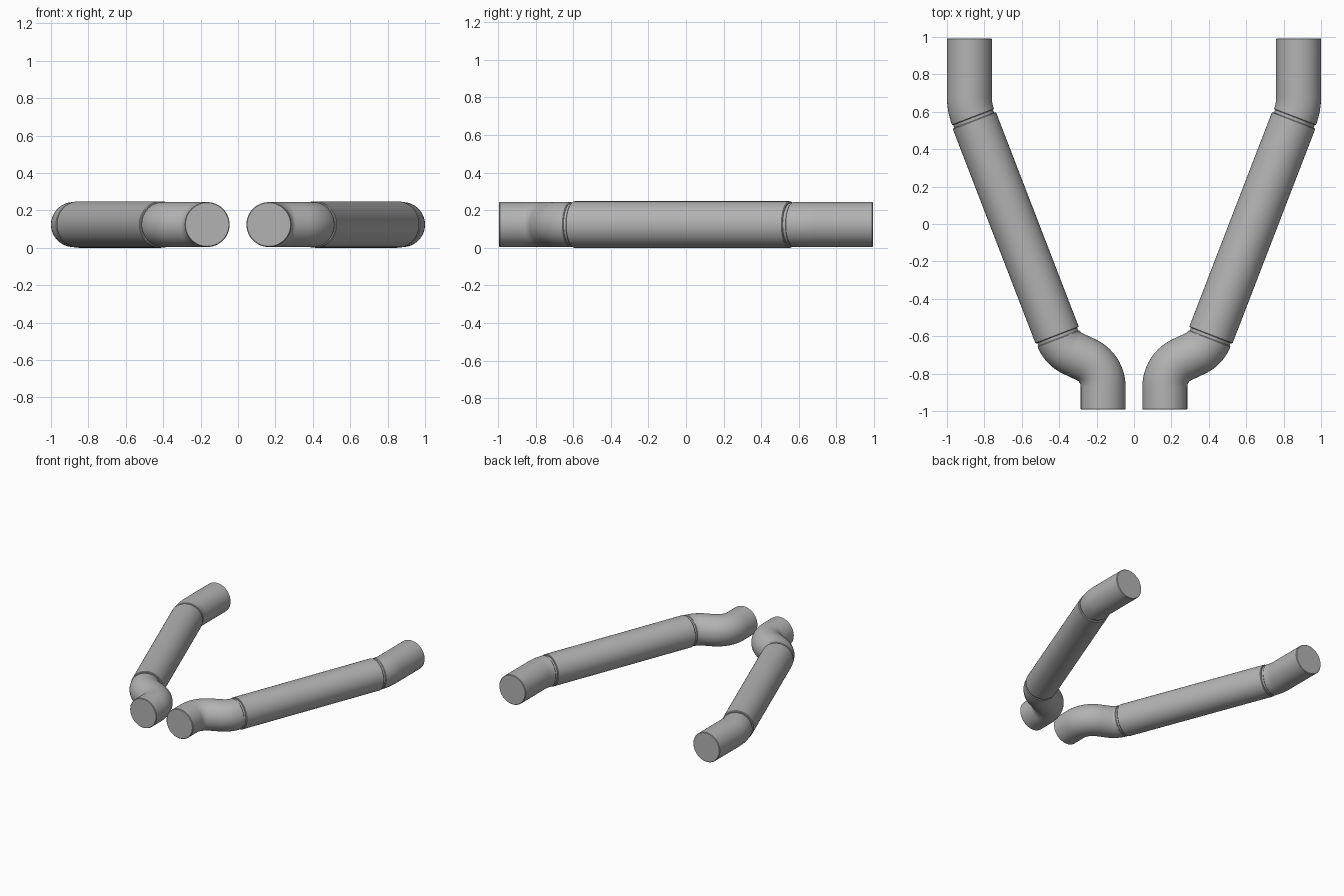
import bpy, bmesh, math
from mathutils import Vector

if "Cube" in bpy.data.objects:
    bpy.data.objects.remove(bpy.data.objects["Cube"])

Z = 0.124          # height of the pipe centre line
TILT = math.radians(21)
SIDES = 64

steel = bpy.data.materials.new("grey_metal")
steel.diffuse_color = (0.45, 0.45, 0.45, 1)
steel.use_nodes = True
steel.node_tree.nodes["Principled BSDF"].inputs["Base Color"].default_value = steel.diffuse_color


def walk(start, heading, steps):
    """Centre line from straights ('s', length) and arcs ('a', radius, end heading)."""
    x, y = start
    h = heading
    path = [(x, y, h)]
    for step in steps:
        if step[0] == 's':
            x += step[1] * math.sin(h)
            y += step[1] * math.cos(h)
            path.append((x, y, h))
        else:
            radius, end = step[1], step[2]
            turn = 1 if end > h else -1
            cx, cy = x + turn * radius * math.cos(h), y - turn * radius * math.sin(h)
            n = 14
            for i in range(1, n + 1):
                a = h + (end - h) * i / n
                path.append((cx - turn * radius * math.cos(a),
                             cy + turn * radius * math.sin(a), a))
            x, y, h = path[-1]
    return path


def sweep(name, path, radius, side, chamfer=0.004):
    """Capped round pipe along a flat path, with slightly eased end rims."""
    def shift(p, d):
        return (p[0] + d * math.sin(p[2]), p[1] + d * math.cos(p[2]), p[2])
    rings = [(path[0], radius - chamfer), (shift(path[0], chamfer), radius)]
    rings += [(p, radius) for p in path[1:-1]]
    rings += [(shift(path[-1], -chamfer), radius), (path[-1], radius - chamfer)]
    bm = bmesh.new()
    loops = []
    for (x, y, h), r in rings:
        across = Vector((math.cos(h), -math.sin(h), 0))
        loop = []
        for i in range(SIDES):
            a = 2 * math.pi * i / SIDES
            p = Vector((x, y, Z)) + across * (r * math.cos(a)) + Vector((0, 0, r * math.sin(a)))
            loop.append(bm.verts.new((p.x * side, p.y, p.z)))
        loops.append(loop)
    for a, b in zip(loops, loops[1:]):
        for i in range(SIDES):
            j = (i + 1) % SIDES
            bm.faces.new((a[i], a[j], b[j], b[i]))
    bm.faces.new(loops[0])
    bm.faces.new(loops[-1])
    bmesh.ops.recalc_face_normals(bm, faces=bm.faces)
    mesh = bpy.data.meshes.new(name)
    bm.to_mesh(mesh)
    bm.free()
    mesh.materials.append(steel)
    ob = bpy.data.objects.new(name, mesh)
    bpy.context.collection.objects.link(ob)
    bpy.ops.object.select_all(action='DESELECT')
    ob.select_set(True)
    bpy.context.view_layer.objects.active = ob
    bpy.ops.object.shade_smooth_by_angle(angle=math.radians(35))


bend = math.radians(65)
front_elbow = walk((0.165, -0.993), 0, [('s', 0.123), ('a', 0.16, bend),
                                        ('s', 0.079), ('a', 0.148, TILT)])
rear_elbow = walk((0.86, 0.57), TILT, [('a', 0.3, 0), ('s', 0.3155)])
f, r = front_elbow[-1], rear_elbow[0]
lean = math.atan2(r[0] - f[0], r[1] - f[1])
span = math.hypot(r[0] - f[0], r[1] - f[1])
gap = 0.016


def along(d):
    return (f[0] + d * math.sin(lean), f[1] + d * math.cos(lean), lean)


for side, label in ((1, "right"), (-1, "left")):
    sweep(label + "_front_elbow", front_elbow, 0.12, side)
    sweep(label + "_rear_elbow", rear_elbow, 0.12, side)
    sweep(label + "_main_pipe", [along(gap), along(span - gap)], 0.124, side)
    # narrow necks that show in the joint grooves
    sweep(label + "_front_neck", [along(-0.01), along(gap + 0.01)], 0.114, side, 0.001)
    sweep(label + "_rear_neck", [along(span - gap - 0.01), along(span + 0.01)], 0.114, side, 0.001)
